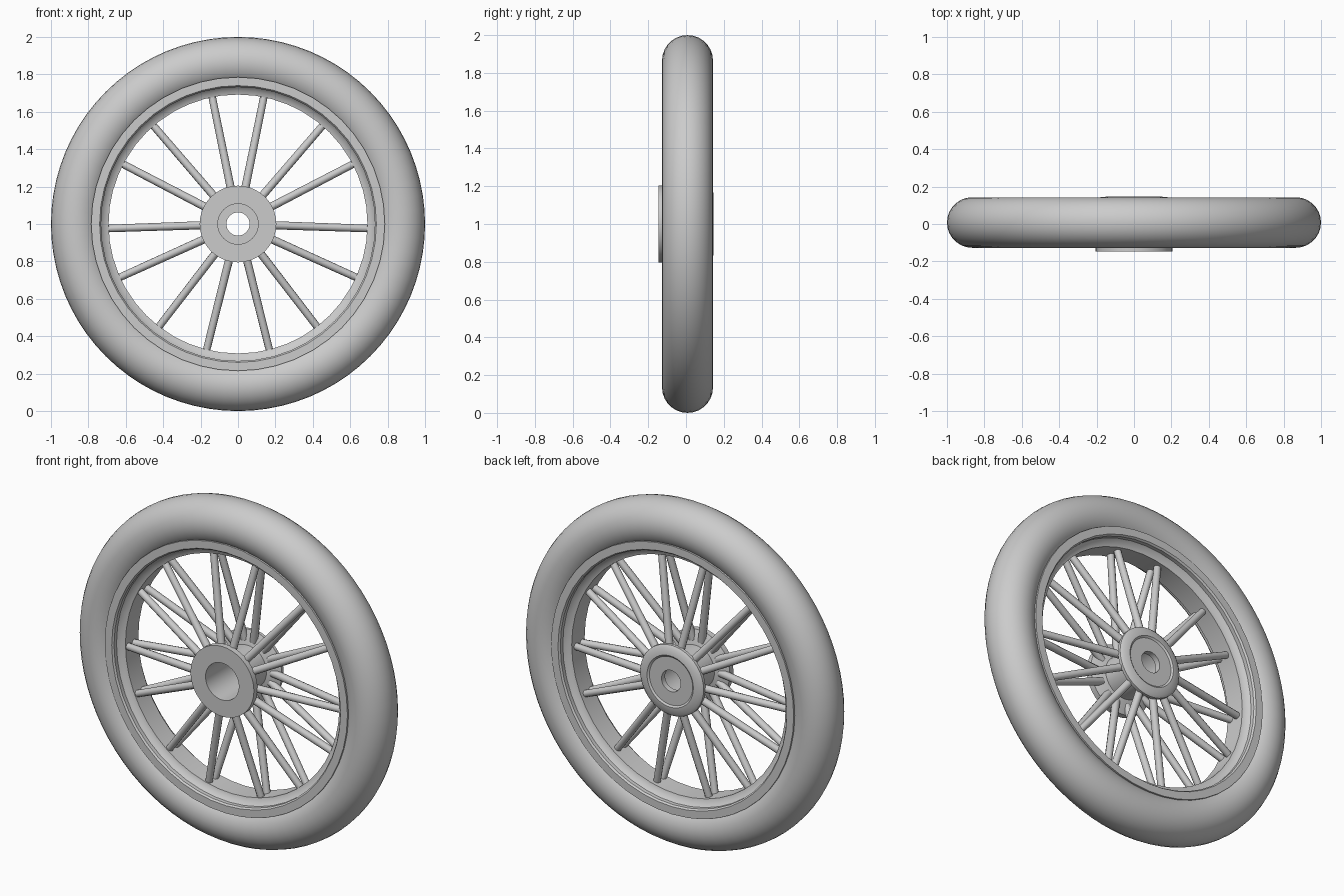
import bpy, bmesh, math
from mathutils import Vector

if "Cube" in bpy.data.objects:
    bpy.data.objects.remove(bpy.data.objects["Cube"])

C = Vector((0, 0, 1.0))  # axle centre, axle runs along y


def finish(name, bm, angle):
    bmesh.ops.recalc_face_normals(bm, faces=bm.faces[:])
    me = bpy.data.meshes.new(name)
    bm.to_mesh(me)
    bm.free()
    ob = bpy.data.objects.new(name, me)
    bpy.context.collection.objects.link(ob)
    bpy.ops.object.select_all(action='DESELECT')
    ob.select_set(True)
    bpy.context.view_layer.objects.active = ob
    bpy.ops.object.shade_smooth_by_angle(angle=math.radians(angle))
    return ob


def lathe(name, profile, segs, angle=35):
    """Spin a closed (radius, y) profile around the axle."""
    bm = bmesh.new()
    rings = []
    for i in range(segs):
        a = 2 * math.pi * i / segs
        rings.append([bm.verts.new(C + Vector((r * math.sin(a), y, r * math.cos(a))))
                      for r, y in profile])
    n = len(profile)
    for i in range(segs):
        p, q = rings[i], rings[(i + 1) % segs]
        for j in range(n):
            k = (j + 1) % n
            bm.faces.new((p[j], p[k], q[k], q[j]))
    return finish(name, bm, angle)


def add_rod(bm, a, b, r1, r2, sides=10):
    d = b - a
    mat = d.to_track_quat('Z', 'Y').to_matrix().to_4x4()
    mat.translation = (a + b) / 2
    bmesh.ops.create_cone(bm, cap_ends=True, segments=sides, radius1=r1,
                          radius2=r2, depth=d.length, matrix=mat)


# Tyre: round section, slightly offset along the axle
tyre = [(0.865 + 0.135 * math.cos(t), 0.008 + 0.135 * math.sin(t))
        for t in (2 * math.pi * i / 28 for i in range(28))]
lathe("tyre", tyre, 80, 60)

# Rim: outer lips stepping in to a central spoke bed
half = [(0.785, 0.118), (0.740, 0.118), (0.732, 0.108), (0.732, 0.085),
        (0.715, 0.066), (0.692, 0.060)]
rim = [(r, y + 0.008) for r, y in half]
rim += [(r, -y + 0.008) for r, y in reversed(half)]
lathe("rim", rim, 48)

# Hub: hollow barrel with a flange at each end, closed back plate with axle hole
hub = [(0.108, -0.146), (0.205, -0.146), (0.205, -0.112), (0.165, -0.095),
       (0.125, -0.085), (0.125, 0.085), (0.165, 0.095), (0.205, 0.112),
       (0.205, 0.130), (0.190, 0.142), (0.150, 0.146), (0.140, 0.138),
       (0.062, 0.138), (0.062, 0.105), (0.108, 0.105)]
lathe("hub", hub, 40)

# Spokes: a front and a back set that meet at the rim bed
for name, side in (("front_spokes", -1), ("back_spokes", 1)):
    bm = bmesh.new()
    for deg in (11.5, 40.7, 62.5, 92, 114.3, 142.4, 166):
        for mirror in (-1, 1):
            a = math.radians(deg)
            d = Vector((mirror * math.sin(a), 0, math.cos(a)))
            add_rod(bm, C + d * 0.15 + Vector((0, side * 0.105, 0)),
                    C + d * 0.71 + Vector((0, side * 0.025, 0)), 0.022, 0.020)
    finish(name, bm, 50)
